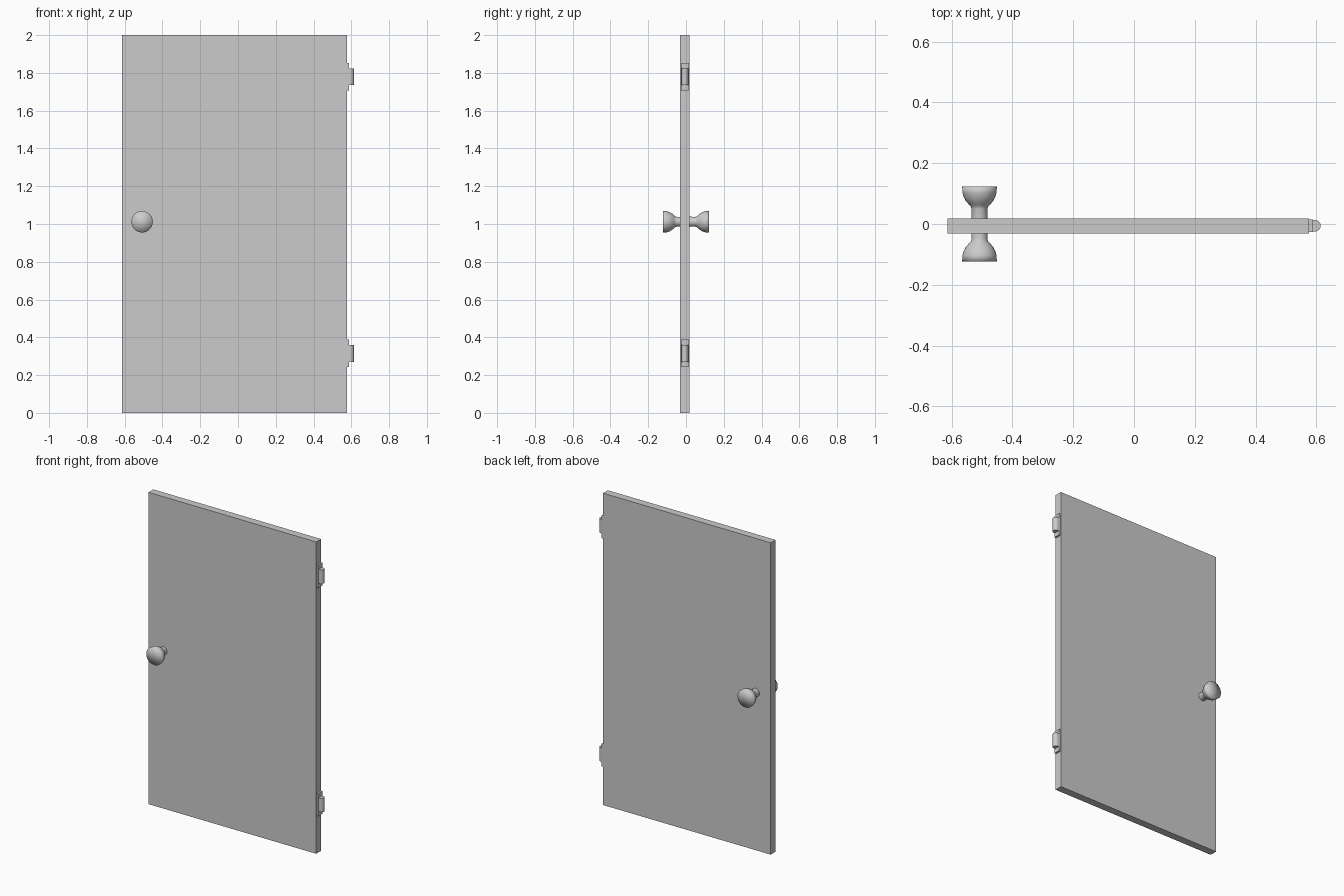
import bpy, bmesh
from math import pi, sin, cos

if "Cube" in bpy.data.objects:
    bpy.data.objects.remove(bpy.data.objects["Cube"])

CY = -0.006  # door mid-plane


def finish(bm, name, smooth=None):
    bmesh.ops.recalc_face_normals(bm, faces=bm.faces)
    me = bpy.data.meshes.new(name)
    bm.to_mesh(me)
    bm.free()
    ob = bpy.data.objects.new(name, me)
    bpy.context.collection.objects.link(ob)
    if smooth:
        bpy.ops.object.select_all(action='DESELECT')
        bpy.context.view_layer.objects.active = ob
        ob.select_set(True)
        bpy.ops.object.shade_smooth_by_angle(angle=smooth)
    return ob


def box(name, x0, x1, y0, y1, z0, z1):
    bm = bmesh.new()
    bmesh.ops.create_cube(bm, size=1)
    for v in bm.verts:
        v.co.x = (x0, x1)[v.co.x > 0]
        v.co.y = (y0, y1)[v.co.y > 0]
        v.co.z = (z0, z1)[v.co.z > 0]
    return finish(bm, name)


def knob(name, side):
    # turned profile (radius, distance from the centre), spun about the y axis
    profile = [(0.027, 0.0), (0.026, 0.05), (0.029, 0.058), (0.036, 0.065),
               (0.045, 0.076), (0.052, 0.089), (0.056, 0.103), (0.057, 0.123)]
    n = 32
    bm = bmesh.new()
    rings = [[bm.verts.new((-0.508 + r * cos(2 * pi * i / n), side * d,
                            1.012 + r * sin(2 * pi * i / n))) for i in range(n)]
             for r, d in profile]
    for a, b in zip(rings, rings[1:]):
        for i in range(n):
            j = (i + 1) % n
            bm.faces.new((a[i], a[j], b[j], b[i]))
    # fan cap, shaded softly into the rim
    tip = bm.verts.new((-0.508, side * 0.123, 1.012))
    for i in range(n):
        bm.faces.new((rings[-1][i], rings[-1][(i + 1) % n], tip))
    return finish(bm, name, pi)


def hinge(name, z):
    # leaf against the door edge
    box(name + "_leaf", 0.575, 0.588, CY - 0.021, CY + 0.021, z - 0.073, z + 0.073)
    # D-shaped barrel
    pts = [(0.58, -0.019)]
    pts += [(0.593 + 0.021 * cos(a), 0.019 * sin(a))
            for a in (-pi / 2 + pi * i / 12 for i in range(13))]
    pts += [(0.58, 0.019)]
    bm = bmesh.new()
    f = bm.faces.new([bm.verts.new((x, CY + y, z - 0.0445)) for x, y in pts])
    ext = bmesh.ops.extrude_face_region(bm, geom=[f], use_keep_orig=True)
    for v in ext["geom"]:
        if isinstance(v, bmesh.types.BMVert):
            v.co.z += 0.089
    finish(bm, name + "_barrel", pi / 6)


# Door slab
box("door_panel", -0.614, 0.576, CY - 0.0245, CY + 0.0245, 0, 2)

# Knobs on both faces
knob("front_knob", -1)
knob("back_knob", 1)

# Hinges
hinge("upper_hinge", 1.78)
hinge("lower_hinge", 0.315)
